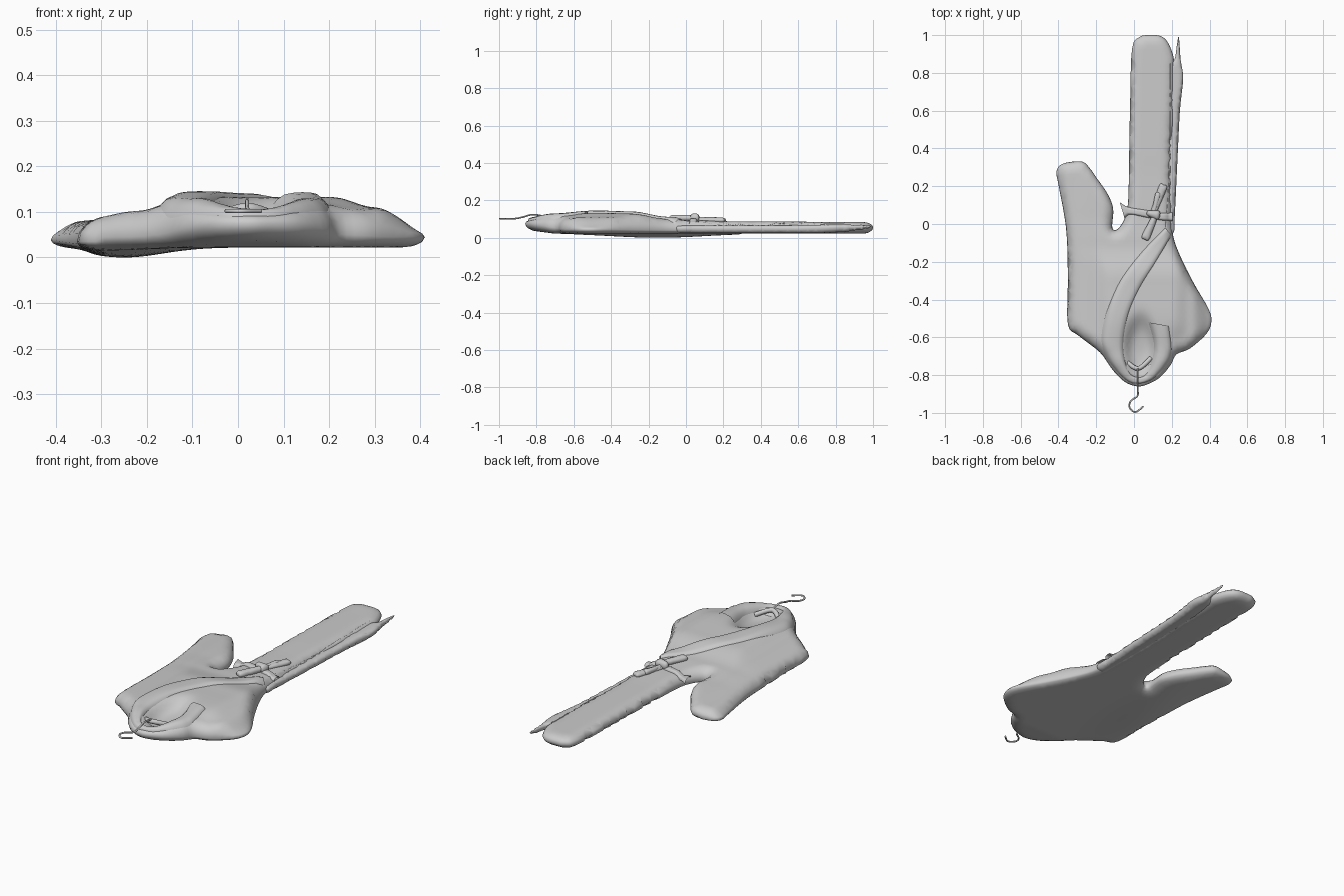
import bpy, bmesh, math
from mathutils import Vector
from mathutils.geometry import delaunay_2d_cdt
from mathutils.bvhtree import BVHTree

if "Cube" in bpy.data.objects:
    bpy.data.objects.remove(bpy.data.objects["Cube"])


def lerp_table(t, x):
    if x <= t[0][0]:
        return t[0][1]
    for (a, u), (b, v) in zip(t, t[1:]):
        if x <= b:
            s = (x - a) / (b - a)
            return u + (v - u) * s * s * (3 - 2 * s)
    return t[-1][1]


def spline(pts, sub, closed):
    # Catmull-Rom through the points
    p = [Vector(q) for q in pts]
    n = len(p)
    get = (lambda i: p[i % n]) if closed else (lambda i: p[max(0, min(n - 1, i))])
    out = []
    for i in range(n if closed else n - 1):
        a, b, c, d = get(i - 1), get(i), get(i + 1), get(i + 2)
        for k in range(sub):
            t = k / sub
            out.append(b + 0.5 * t * (c - a + t * (2 * a - 5 * b + 4 * c - d + t * (3 * b - 3 * c + d - a))))
    return out if closed else out + [p[-1]]


def edge_dist(q, loop):
    best = 9.0
    for i in range(len(loop)):
        a, b = loop[i - 1], loop[i]
        e = b - a
        t = max(0.0, min(1.0, (q - a).dot(e) / max(e.length_squared, 1e-12)))
        best = min(best, (q - a - t * e).length_squared)
    return math.sqrt(best)


def finish(name, bm):
    me = bpy.data.meshes.new(name)
    bm.to_mesh(me)
    for f in me.polygons:
        f.use_smooth = True
    ob = bpy.data.objects.new(name, me)
    bpy.context.collection.objects.link(ob)
    return ob


def pillow(name, outline, top, bot, mid, radius, step=0.022, sub=4):
    # closed outline (counter-clockwise) puffed up and down with a rounded rim
    loop = spline(outline, sub, True)
    n = len(loop)
    pts = list(loop)
    for off in (radius * 0.1, radius * 0.32):
        for i in range(n):
            t = loop[(i + 1) % n] - loop[i - 1]
            q = loop[i] + Vector((-t.y, t.x)).normalized() * off
            if edge_dist(q, loop) > off * 0.85:
                pts.append(q)
    xs, ys = [p.x for p in loop], [p.y for p in loop]
    for j in range(int((max(ys) - min(ys)) / step) + 1):
        for i in range(int((max(xs) - min(xs)) / step) + 1):
            q = Vector((min(xs) + (i + 0.5 * (j % 2)) * step, min(ys) + j * step))
            if edge_dist(q, loop) > radius * 0.48:
                pts.append(q)
    vs, _, fs, *_ = delaunay_2d_cdt(pts, [], [list(range(n))], 1, 1e-6)
    bm = bmesh.new()
    up, dn = [], []
    for v in vs:
        d = edge_dist(v, loop)
        f = math.sqrt(1 - (1 - min(d / radius, 1)) ** 2)
        m = mid(v.x, v.y)
        up.append(bm.verts.new((v.x, v.y, m + (top(v.x, v.y) - m) * f)))
        dn.append(up[-1] if d < 1e-5 else bm.verts.new((v.x, v.y, m - (m - bot(v.x, v.y)) * f)))
    for f in fs:
        if any(up[i] is not dn[i] for i in f):
            bm.faces.new([up[i] for i in f])
            bm.faces.new([dn[i] for i in reversed(f)])
    bmesh.ops.delete(bm, geom=[v for v in bm.verts if not v.link_faces], context='VERTS')
    bmesh.ops.recalc_face_normals(bm, faces=bm.faces)
    return finish(name, bm)


# Height profiles of the robe along y and x
TOP_Y = [(-0.86, 0.10), (-0.7, 0.117), (-0.48, 0.137), (-0.3, 0.13), (-0.1, 0.098), (0.05, 0.09), (0.3, 0.085), (1, 0.082)]
TOP_X = [(-0.41, 0.06), (-0.34, 0.082), (-0.22, 0.1), (-0.1, 0.137), (0.2, 0.136), (0.3, 0.108), (0.41, 0.06)]
MID_Y = [(-0.86, 0.075), (-0.62, 0.045), (-0.1, 0.04), (0.4, 0.05), (1, 0.055)]


def top(x, y):
    a, b = lerp_table(TOP_Y, y), lerp_table(TOP_X, x)
    z = -0.008 * math.log(math.exp(-a / 0.008) + math.exp(-b / 0.008)) + 0.002
    r = ((x - 0.035) / 0.075) ** 2 + ((y + 0.65) / 0.15) ** 2
    s = ((x - 0.24) / 0.05) ** 2 + ((y + 0.62) / 0.06) ** 2
    return z - 0.05 * math.exp(-r * r) - 0.012 * math.exp(-s)


def bot(x, y):
    sleeve = math.exp(-((x + 0.25) / 0.12) ** 2 - ((y + 0.15) / 0.35) ** 2)
    return 0.022 - 0.022 * sleeve + 0.02 * max(0, -0.7 - y) / 0.16


def mid(x, y):
    return lerp_table(MID_Y, y) - 0.01 * (x < -0.3)


# Robe body with sleeves and long skirt
body = pillow("robe_body", [
    (0.02, -0.86), (0.08, -0.845), (0.14, -0.81), (0.195, -0.745), (0.225, -0.69), (0.295, -0.66), (0.385, -0.58),
    (0.41, -0.51), (0.39, -0.44), (0.32, -0.32), (0.245, -0.17), (0.205, -0.05), (0.2, 0.1), (0.2, 0.35), (0.21, 0.6),
    (0.21, 0.8), (0.21, 0.88), (0.18, 0.96), (0.14, 0.995), (0.08, 1.0), (0.03, 0.99), (-0.01, 0.93), (-0.02, 0.66),
    (-0.025, 0.4), (-0.03, 0.14), (-0.045, 0.04), (-0.085, -0.025), (-0.115, -0.02), (-0.11, 0.08), (-0.14, 0.16),
    (-0.195, 0.24), (-0.23, 0.29), (-0.275, 0.33), (-0.375, 0.32), (-0.41, 0.28), (-0.4, 0.21), (-0.37, 0.05),
    (-0.355, -0.08), (-0.35, -0.29), (-0.35, -0.53), (-0.295, -0.59), (-0.18, -0.68), (-0.115, -0.77), (-0.05, -0.835)],
    top, bot, mid, 0.055)

tree = BVHTree.FromObject(body, bpy.context.evaluated_depsgraph_get())


def surf(x, y):
    hit = tree.ray_cast(Vector((x, y, 1)), Vector((0, 0, -1)))[0]
    return hit.z if hit else mid(x, y)


def strip(name, left, right, lift, sub=8, cross=9, z=surf):
    # cloth band between two edge lines, draped on the robe
    A, B = spline(left, sub, False), spline(right, sub, False)
    bm = bmesh.new()
    rows = []
    for a, b in zip(A, B):
        row = []
        for k in range(cross + 1):
            t = 0.5 - 0.5 * math.cos(math.pi * k / cross)
            p = a.lerp(b, t)
            h = lift * (1.25 * (1 - (2 * t - 1) ** 6) - 0.25)
            row.append(bm.verts.new((p.x, p.y, z(p.x, p.y) + h)))
        rows.append(row)
    for r, s in zip(rows, rows[1:]):
        for k in range(cross):
            bm.faces.new((r[k], r[k + 1], s[k + 1], s[k]))
    bmesh.ops.recalc_face_normals(bm, faces=bm.faces)
    if sum(f.normal.z for f in bm.faces) < 0:
        bmesh.ops.reverse_faces(bm, faces=bm.faces)
    return finish(name, bm)


# Shawl collar running from the belt round the neck
strip("collar",
      [(0.165, -0.02), (0.03, -0.16), (-0.085, -0.32), (-0.165, -0.53), (-0.165, -0.67), (-0.1, -0.77),
       (-0.03, -0.835), (0.03, -0.845), (0.1, -0.82), (0.17, -0.75), (0.2, -0.68), (0.185, -0.54)],
      [(0.2, -0.06), (0.11, -0.21), (0.03, -0.34), (-0.03, -0.48), (-0.055, -0.63), (-0.045, -0.73),
       (-0.015, -0.795), (0.03, -0.81), (0.065, -0.79), (0.09, -0.73), (0.105, -0.64), (0.075, -0.52)], 0.012)

# Inner neck band
strip("neck_band", [(-0.04, -0.79), (0.03, -0.82), (0.09, -0.79)], [(-0.04, -0.74), (0.03, -0.755), (0.1, -0.74)], 0.006)

# Under-layer of the skirt showing along the right edge
pillow("skirt_underlayer", [
    (0.13, -0.05), (0.205, -0.05), (0.215, 0.03), (0.23, 0.34), (0.243, 0.6), (0.26, 0.77), (0.247, 0.87), (0.237, 0.99),
    (0.226, 0.94), (0.214, 0.87), (0.17, 0.8), (0.15, 0.4)],
    lambda x, y: 0.066 + 0.016 * max(0, y - 0.5), lambda x, y: 0.025 + 0.04 * max(0, y - 0.7),
    lambda x, y: 0.05 + 0.03 * max(0, y - 0.6), 0.025, 0.015)

# Front edge fold of the skirt
strip("skirt_front_edge", [(0.165, -0.02), (0.185, 0.25), (0.19, 0.55), (0.19, 0.85)],
      [(0.197, -0.02), (0.198, 0.25), (0.207, 0.55), (0.207, 0.85)], 0.004)

# Belt
strip("belt", [(-0.075, 0.115), (-0.03, 0.09), (0.06, 0.075), (0.14, 0.06), (0.205, 0.06)],
      [(-0.05, 0.03), (-0.02, 0.05), (0.06, 0.035), (0.14, 0.02), (0.205, 0.015)], 0.012,
      z=lambda x, y: max(surf(x, y), 0.075))


# Bow loops and knot
def flat_loop(name, a, b, w, lo, hi):
    a, b = Vector(a), Vector(b)
    d = (b - a).normalized()
    s = Vector((-d.y, d.x)) * w
    pillow(name, [a - s * 0.6, a.lerp(b, 0.5) - s * 0.9, b - s, b + d * 0.008, b + s, a.lerp(b, 0.5) + s * 0.9,
                  a + s * 0.6, a - d * 0.008], lambda x, y: hi, lambda x, y: lo, lambda x, y: (lo + hi) / 2, w * 0.8, 0.012)


flat_loop("bow_loop_upper", (0.095, 0.04), (0.155, 0.2), 0.021, 0.08, 0.108)
flat_loop("bow_loop_lower", (0.12, 0.06), (0.06, -0.075), 0.021, 0.09, 0.122)
flat_loop("bow_tail", (0.1, 0.05), (0.128, 0.16), 0.014, 0.085, 0.112)
flat_loop("belt_knot", (0.075, 0.058), (0.13, 0.045), 0.023, 0.085, 0.13)


# Hanger hook and the short arms under the collar
def wire(name, pts, r):
    cu = bpy.data.curves.new(name, 'CURVE')
    cu.dimensions = '3D'
    cu.bevel_depth = r
    cu.bevel_resolution = 3
    cu.use_fill_caps = True
    path = spline(pts, 6, False)
    sp = cu.splines.new('POLY')
    sp.points.add(len(path) - 1)
    for p, q in zip(sp.points, path):
        p.co = (*q, 1)
    bpy.context.collection.objects.link(bpy.data.objects.new(name, cu))


wire("hanger_hook", [(0.02, -0.76, 0.115), (0.02, -0.82, 0.124), (0.02, -0.875, 0.11), (0.018, -0.91, 0.103),
                     (-0.015, -0.935, 0.102), (-0.025, -0.965, 0.102), (-0.008, -0.99, 0.102),
                     (0.015, -0.993, 0.102), (0.05, -0.965, 0.102)], 0.0045)
wire("hanger_arms", [(-0.05, -0.72, 0.085), (0.02, -0.765, 0.108), (0.09, -0.71, 0.085)], 0.012)
